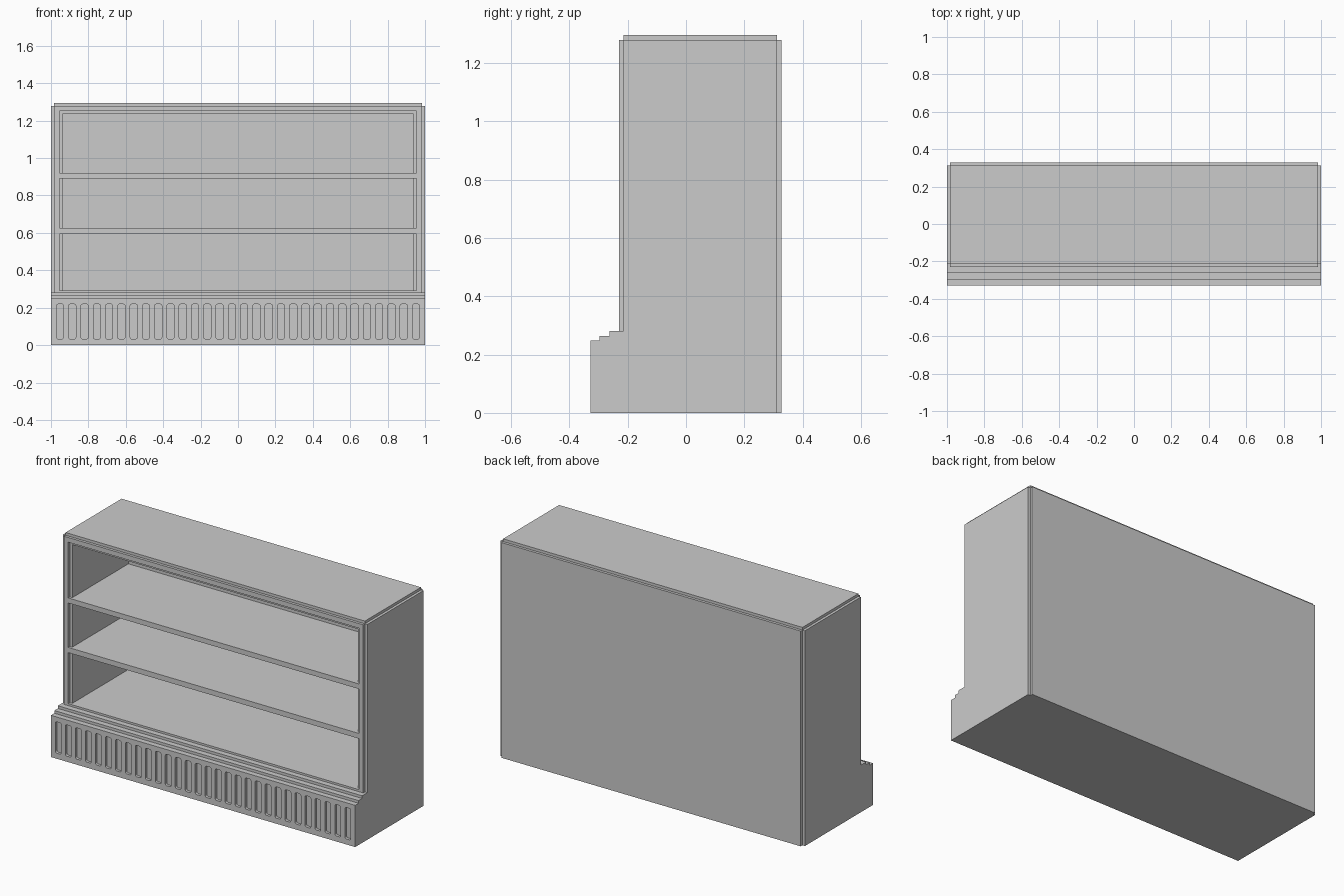
import bpy, bmesh

if "Cube" in bpy.data.objects:
    bpy.data.objects.remove(bpy.data.objects["Cube"])

STEP = 0.016                      # size of the small rebate used on every edge
FRONT, BACK, TOP = -0.23, 0.328, 1.295


def finish(name, bm):
    bmesh.ops.recalc_face_normals(bm, faces=bm.faces[:])
    me = bpy.data.meshes.new(name)
    bm.to_mesh(me)
    bm.free()
    ob = bpy.data.objects.new(name, me)
    bpy.context.collection.objects.link(ob)
    return ob


def add_box(bm, x0, x1, y0, y1, z0, z1):
    verts = bmesh.ops.create_cube(bm, size=1)['verts']
    for v in verts:
        v.co = (x0 if v.co.x < 0 else x1,
                y0 if v.co.y < 0 else y1,
                z0 if v.co.z < 0 else z1)
    return verts


def box(name, *dims):
    bm = bmesh.new()
    add_box(bm, *dims)
    return finish(name, bm)


def boolean(target, other, operation):
    mod = target.modifiers.new(operation.title(), 'BOOLEAN')
    mod.operation, mod.solver, mod.object = operation, 'EXACT', other
    bpy.context.view_layer.objects.active = target
    bpy.ops.object.modifier_apply(modifier=mod.name)
    bpy.data.objects.remove(other)


# Carcass: three crossing boxes leave a square rebate along every outer edge
carcass = box("bookcase_carcass", -1, 1, FRONT + STEP, BACK - STEP, 0, TOP - STEP)
inner_x = 1 - STEP
boolean(carcass, box("depth_block", -inner_x, inner_x, FRONT, BACK, 0, TOP - STEP), 'UNION')
boolean(carcass, box("top_block", -inner_x, inner_x, FRONT + STEP, BACK - STEP, 0.1, TOP), 'UNION')

# Stepped plinth, extruded sideways from its profile
profile = [(-0.1, 0), (-0.328, 0), (-0.328, 0.248), (-0.296, 0.248), (-0.296, 0.264),
           (-0.263, 0.264), (-0.263, 0.28), (-0.1, 0.28)]
bm = bmesh.new()
face = bm.faces.new([bm.verts.new((-1, y, z)) for y, z in profile])
side = bmesh.ops.extrude_face_region(bm, geom=[face])['geom']
bmesh.ops.translate(bm, vec=(2, 0, 0), verts=[g for g in side if isinstance(g, bmesh.types.BMVert)])
boolean(carcass, finish("plinth", bm), 'UNION')

# Three compartments, each with a rebated opening; shelves remain between them
for bottom, top, rebate in [(0.292, 0.595, 0), (0.626, 0.89, 0), (0.92, 1.251, STEP)]:
    boolean(carcass, box("opening", -0.955, 0.955, -0.5, FRONT + STEP, bottom, top), 'DIFFERENCE')
    boolean(carcass, box("cavity", -0.939, 0.939, -0.4, BACK - STEP, bottom, top - rebate), 'DIFFERENCE')

# Row of shallow round-cornered flutes across the plinth front
bm = bmesh.new()
COUNT, SPAN = 30, 1.903
for i in range(COUNT):
    x = -SPAN / 2 + SPAN * i / (COUNT - 1)
    verts = add_box(bm, x - 0.019, x + 0.019, -0.4, -0.312, 0.033, 0.219)
    edges = {e for v in verts for e in v.link_edges
             if abs(e.verts[0].co.y - e.verts[1].co.y) > 0.01}
    bmesh.ops.bevel(bm, geom=list(edges), offset=0.009, segments=3, profile=0.5, affect='EDGES')
boolean(carcass, finish("flutes", bm), 'DIFFERENCE')
